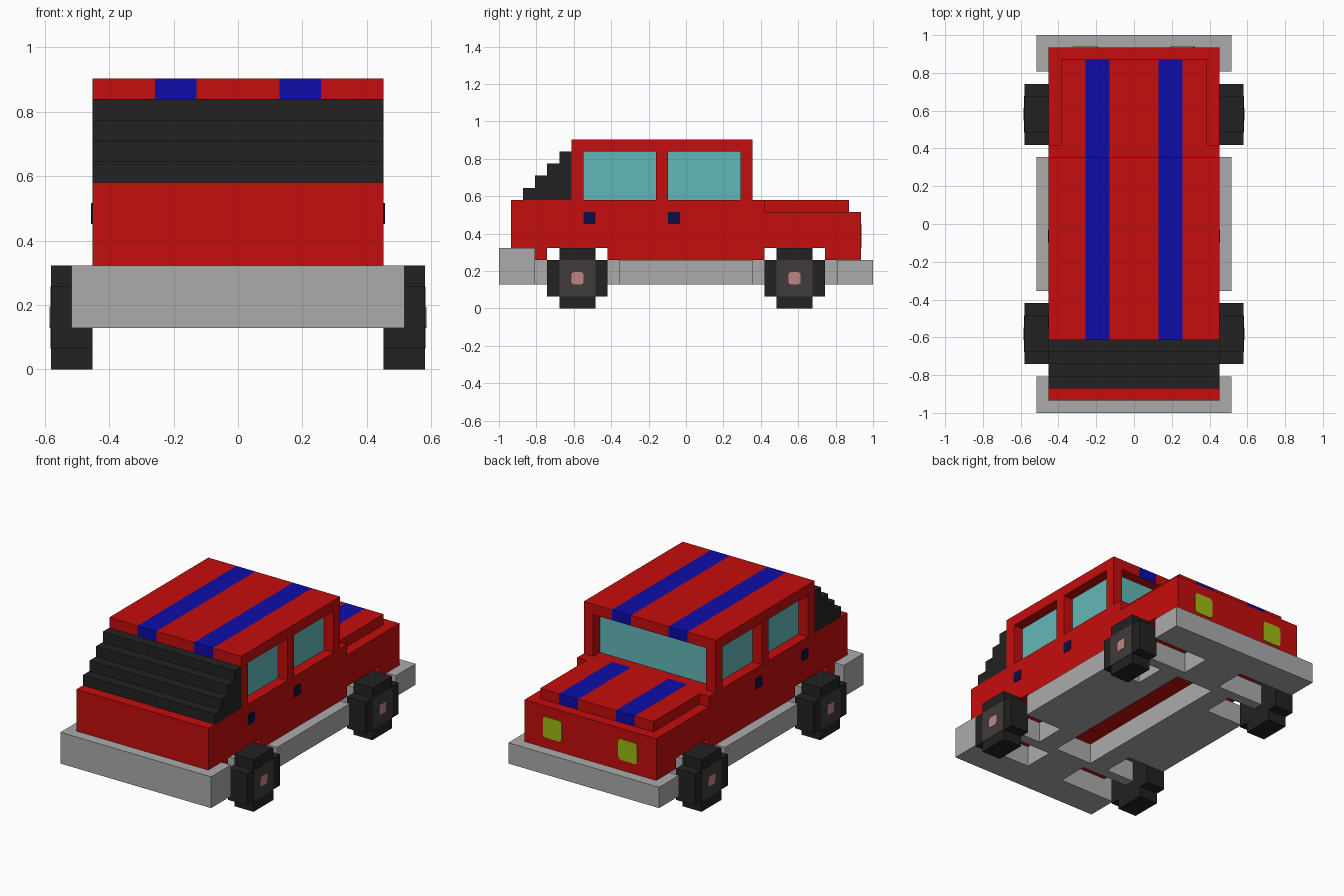
import bpy, bmesh, math
from mathutils import Vector

cube = bpy.data.objects.get("Cube")
if cube:
    bpy.data.objects.remove(cube, do_unlink=True)

U = 2 / 31  # one block of the model


def material(name, r, g, b):
    m = bpy.data.materials.new(name)
    m.use_nodes = True
    m.diffuse_color = (r, g, b, 1)
    bsdf = next(n for n in m.node_tree.nodes if n.type == 'BSDF_PRINCIPLED')
    bsdf.inputs["Base Color"].default_value = (r, g, b, 1)
    return m


RED = material("red paint", 0.56, 0.004, 0.004)
BLUE = material("blue stripe", 0.004, 0.004, 0.40)
GREY = material("grey metal", 0.41, 0.41, 0.41)
BLACK = material("black rubber", 0.016, 0.016, 0.016)
GLASS = material("teal glass", 0.125, 0.48, 0.48)
RIM = material("dark rim", 0.053, 0.043, 0.043)
PINK = material("pink hub", 0.52, 0.24, 0.24)
NAVY = material("navy handle", 0.004, 0.004, 0.06)
LAMP = material("lime lamp", 0.34, 0.50, 0.006)


def finish(name, bm, *mats):
    bmesh.ops.recalc_face_normals(bm, faces=bm.faces[:])
    bmesh.ops.scale(bm, vec=(U, U, U), verts=bm.verts[:])
    me = bpy.data.meshes.new(name)
    bm.to_mesh(me)
    bm.free()
    for m in mats:
        me.materials.append(m)
    ob = bpy.data.objects.new(name, me)
    bpy.context.collection.objects.link(ob)
    return ob


def prism_mesh(points, offset):
    """Extrude a flat 3D outline by an offset vector."""
    bm = bmesh.new()
    face = bm.faces.new([bm.verts.new(p) for p in points])
    ext = bmesh.ops.extrude_face_region(bm, geom=[face], use_keep_orig=True)
    moved = [g for g in ext["geom"] if isinstance(g, bmesh.types.BMVert)]
    bmesh.ops.translate(bm, vec=offset, verts=moved)
    return bm


def side_prism(name, mat, x0, x1, outline):
    pts = [(x0, y, z) for y, z in outline]
    return finish(name, prism_mesh(pts, (x1 - x0, 0, 0)), mat)


def box_mesh(x, y, z):
    pts = [(x[0], y[0], z[0]), (x[1], y[0], z[0]), (x[1], y[1], z[0]), (x[0], y[1], z[0])]
    return prism_mesh(pts, (0, 0, z[1] - z[0]))


def box(name, mat, x, y, z):
    return finish(name, box_mesh(x, y, z), mat)


def striped(name, bm, rule):
    """Cut lengthwise bands and paint the faces that the rule picks."""
    for x in (-4, -2, 2, 4):
        bmesh.ops.bisect_plane(bm, geom=bm.verts[:] + bm.edges[:] + bm.faces[:],
                               plane_co=(x, 0, 0), plane_no=(1, 0, 0))
    for f in bm.faces:
        c = f.calc_center_median()
        if 2 < abs(c.x) < 4 and rule(c):
            f.material_index = 1
    return finish(name, bm, RED, BLUE)


def plate(name, mat, centre, across, up, out, size, radius, depth=0.06):
    """Thin rounded square lying against a surface."""
    across, up, out = Vector(across), Vector(up), Vector(out)
    pts, h = [], size / 2 - radius
    for k in range(4):
        a0 = k * math.pi / 2
        cx = h if k in (0, 3) else -h
        cy = h if k in (0, 1) else -h
        for s in range(4 if radius else 1):
            a = a0 + s * math.pi / 6
            pts.append(Vector(centre) + across * (cx + radius * math.cos(a))
                       + up * (cy + radius * math.sin(a)))
    return finish(name, prism_mesh(pts, out * depth), mat)


# Body: side outline with wheel arches, stripes on the cowl strip
body_outline = [(-14.5, 5), (-14.5, 9), (5.5, 9), (6.5, 9), (6.5, 8), (14.5, 8), (14.5, 4),
                (11.5, 4), (11.5, 5), (6.5, 5), (6.5, 4), (-6.5, 4), (-6.5, 5),
                (-11.5, 5), (-11.5, 4), (-12.5, 4), (-12.5, 5)]
bm = prism_mesh([(-7, y, z) for y, z in body_outline], (14, 0, 0))
striped("body", bm, lambda c: c.z > 8.9 and c.y > 5.5)

# Hood and roof slabs with stripes
striped("hood", box_mesh((-6, 6), (6.5, 13.5), (8, 9)), lambda c: c.z > 8.2)
striped("roof", box_mesh((-7, 7), (-9.5, 5.5), (13, 14)), lambda c: c.z > 13.2)

# Cabin glass with pillars around it
box("cabin_glass", GLASS, (-6, 6), (-9.5, 4.5), (9, 13))
for s, side in ((1, "left"), (-1, "right")):
    for y, place in ((-9.5, "front"), (-2.5, "middle"), (4.5, "rear")):
        box(f"{side}_{place}_pillar", RED, sorted((6 * s, 7 * s)), (y, y + 1), (9, 13))

# Stepped louvre
steps = [(-9.5, 9)]
for i in range(4):
    steps += [(-13.5 + i, 9 + i), (-13.5 + i, 10 + i)]
steps.append((-9.5, 13))
side_prism("stepped_louvre", BLACK, -7, 7, steps)

# Bumpers and chassis
box("front_bumper", GREY, (-8, 8), (-15.5, -12.5), (2, 5))
box("rear_bumper", GREY, (-8, 8), (12.5, 15.5), (2, 4))
for s, side in ((1, "left"), (-1, "right")):
    box(f"{side}_sill", GREY, sorted((2 * s, 8 * s)), (-5.5, 5.5), (2, 4))
for e, end in ((-1, "front"), (1, "rear")):
    box(f"{end}_axle", GREY, (-7, 7), sorted((8.5 * e, 9.5 * e)), (2, 4))
    box(f"{end}_spine", GREY, (-2, 2), sorted((9.5 * e, 12.5 * e)), (2, 4))
    for s, side in ((1, "left"), (-1, "right")):
        box(f"{end}_{side}_rail", GREY, sorted((2 * s, 4 * s)), sorted((5.5 * e, 8.5 * e)), (2, 4))

# Wheels: notched tyre, square rim and hub
quarter = [(2.5, 1.5), (1.5, 1.5), (1.5, 2.5)]
tyre = (quarter + [(-y, z) for y, z in reversed(quarter)]
        + [(-y, -z) for y, z in quarter] + [(y, -z) for y, z in reversed(quarter)])
for e, end in ((-1, "front"), (1, "rear")):
    for s, side in ((1, "left"), (-1, "right")):
        n = f"{end}_{side}"
        side_prism(n + "_tyre", BLACK, 7 * s, 9 * s, [(y + 9 * e, z + 2.5) for y, z in tyre])
        facing = ((0, 1, 0), (0, 0, 1), (s, 0, 0))
        plate(n + "_rim", RIM, (9 * s, 9 * e, 2.5), *facing, 3, 0.05, 0.03)
        plate(n + "_hub", PINK, (9 * s, 9 * e, 2.5), *facing, 1, 0.2, 0.06)

# Door handles and lamps
for s, side in ((1, "left"), (-1, "right")):
    for y, place in ((-8, "front"), (-1, "rear")):
        plate(f"{side}_{place}_handle", NAVY, (7 * s, y, 7.5),
              (0, 1, 0), (0, 0, 1), (s, 0, 0), 1, 0.15)
    plate(f"{side}_lamp", LAMP, (4 * s, 14.5, 6), (1, 0, 0), (0, 0, 1), (0, 1, 0), 2, 0.3)
